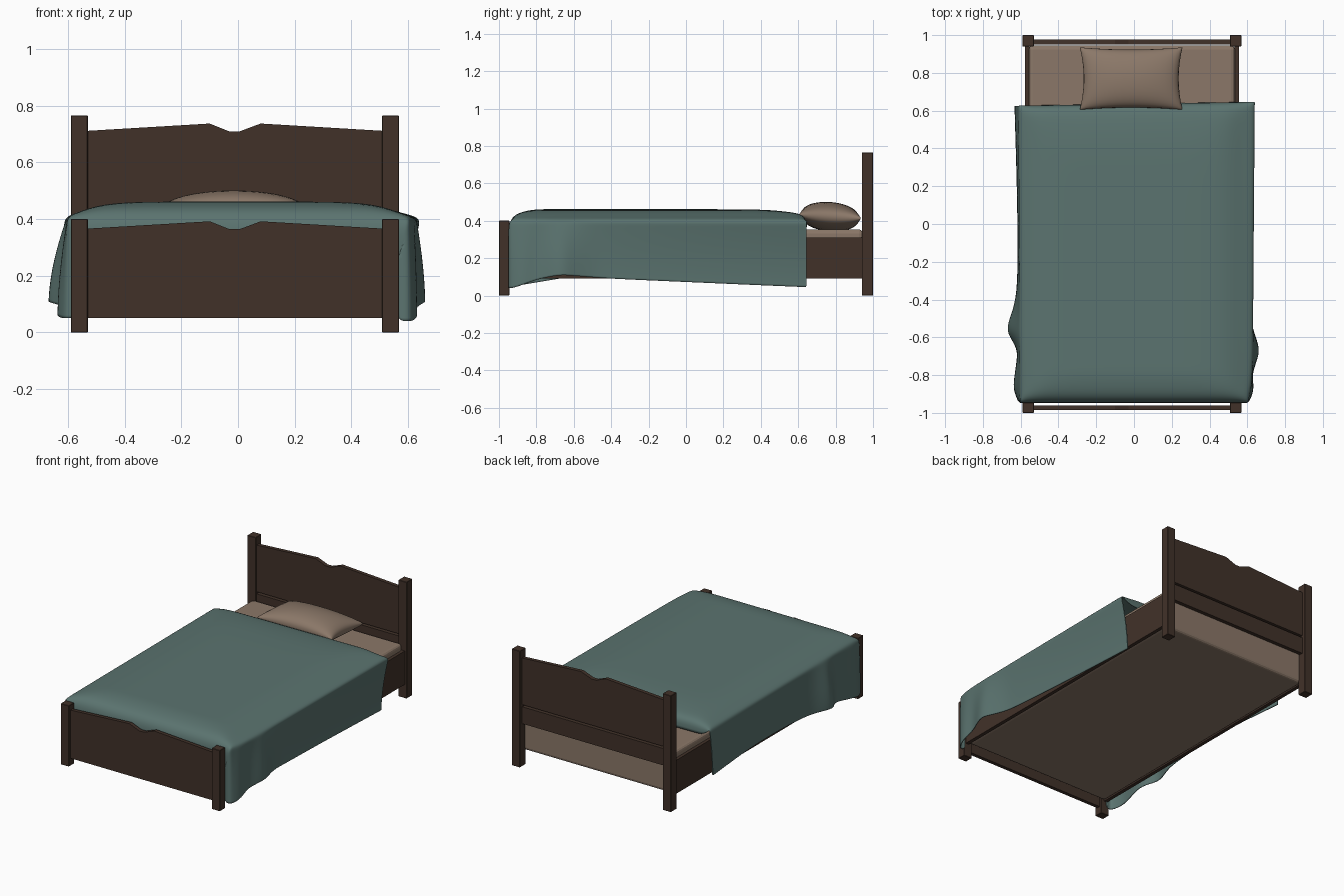
import bpy, bmesh, math

if "Cube" in bpy.data.objects:
    bpy.data.objects.remove(bpy.data.objects["Cube"])


def material(name, rgb):
    m = bpy.data.materials.new(name)
    m.diffuse_color = (*rgb, 1)
    m.use_nodes = True
    m.node_tree.nodes["Principled BSDF"].inputs["Base Color"].default_value = m.diffuse_color
    return m


WOOD = material("dark wood", (0.053, 0.031, 0.022))
TEAL = material("teal blanket", (0.104, 0.173, 0.160))
BEIGE = material("beige linen", (0.258, 0.187, 0.139))
CX = -0.011  # the frame sits slightly left of centre


def make(name, verts, faces, mat, smooth=False):
    me = bpy.data.meshes.new(name)
    me.from_pydata(verts, [], faces)
    bm = bmesh.new()
    bm.from_mesh(me)
    bmesh.ops.remove_doubles(bm, verts=bm.verts, dist=1e-5)
    bmesh.ops.recalc_face_normals(bm, faces=bm.faces)
    bm.to_mesh(me)
    bm.free()
    me.materials.append(mat)
    ob = bpy.data.objects.new(name, me)
    bpy.context.collection.objects.link(ob)
    if smooth:
        for p in me.polygons:
            p.use_smooth = True
    return ob


def extrude_y(name, profile, y0, y1, mat):
    """Solid from an (x, z) outline."""
    n = len(profile)
    v = [(x, y, z) for y in (y0, y1) for x, z in profile]
    f = [tuple(range(n)), tuple(range(2 * n - 1, n - 1, -1))]
    f += [(i, (i + 1) % n, n + (i + 1) % n, n + i) for i in range(n)]
    return make(name, v, f, mat)


def box(name, x0, x1, y0, y1, z0, z1, mat, bevel=0, seg=1):
    ob = extrude_y(name, [(x0, z0), (x1, z0), (x1, z1), (x0, z1)], y0, y1, mat)
    if bevel:
        b = ob.modifiers.new("bevel", 'BEVEL')
        b.width, b.segments = bevel, seg
    return ob


def lerp_table(t, table):
    if t <= table[0][0]:
        return table[0][1]
    for (a, p), (b, q) in zip(table, table[1:]):
        if t <= b:
            return p + (q - p) * (t - a) / (b - a)
    return table[-1][1]


# posts and side rails
for side, s in (("left", -1), ("right", 1)):
    x = CX + s * 0.549
    box(side + "_head_post", x - 0.03, x + 0.03, 0.94, 1.0, 0, 0.765, WOOD, 0.002)
    box(side + "_foot_post", x - 0.03, x + 0.03, -1.0, -0.945, 0, 0.40, WOOD, 0.002)
    x = CX + s * 0.554
    box(side + "_rail", x - 0.012, x + 0.012, -0.95, 0.945, 0.09, 0.31, WOOD)


# headboard and footboard with notched top edge
def board(name, bottom, top, y0, y1):
    prof = [(-0.535, bottom), (0.515, bottom), (0.515, top - 0.026), (0.08, top),
            (0.005, top - 0.028), (-0.03, top - 0.028), (-0.10, top), (-0.535, top - 0.026)]
    extrude_y(name, prof, y0, y1, WOOD)


board("headboard", 0.405, 0.737, 0.951, 0.976)
box("headboard_lower_plank", -0.535, 0.515, 0.951, 0.976, 0.28, 0.391, WOOD)
board("footboard", 0.05, 0.392, -0.984, -0.960)

# mattress, open to below between the rails
box("mattress", CX - 0.545, CX + 0.545, -0.945, 0.945, 0.092, 0.353, BEIGE, 0.02, 3)

# blanket: cross sections swept from foot to head; tables give hem x, hem z and shoulder x along y
HEM = {-1: ([(-0.95, -0.605), (-0.88, -0.64), (-0.67, -0.612), (-0.56, -0.675), (-0.38, -0.615), (0.0, -0.612), (0.63, -0.63)],
            [(-0.92, 0.05), (-0.8, 0.07), (-0.56, 0.11), (0.1, 0.14), (0.63, 0.11)],
            [(-0.9, -0.60), (0.63, -0.608)]),
       1: ([(-0.95, 0.60), (-0.89, 0.638), (-0.8, 0.622), (-0.67, 0.665), (-0.5, 0.61), (0.0, 0.595), (0.63, 0.59)],
           [(-0.92, 0.04), (-0.8, 0.085), (-0.68, 0.112), (-0.4, 0.09), (0.63, 0.045)],
           [(-0.94, 0.60), (-0.85, 0.622), (-0.4, 0.632), (0.63, 0.642)])}
TOP = [(0.57, 0.42), (0.50, 0.445), (0.40, 0.458), (0.2, 0.459)]
ROWS = [(-0.942, 0.24), (-0.95, 0.37), (-0.925, 0.425), (-0.87, 0.448), (-0.8, 0.46), (-0.74, 0.46),
        (-0.67, 0.46), (-0.61, 0.46), (-0.56, 0.46), (-0.48, 0.46), (-0.38, 0.46), (-0.1, 0.46),
        (0.2, 0.46), (0.42, 0.458), (0.56, 0.444), (0.632, 0.428), (0.634, 0.36)]


def section(y, cap, curl):
    def half(s):
        hx, hz, lip = (lerp_table(y, t) for t in HEM[s])
        pts = []
        for t in (0, 0.12, 0.4, 0.7, 0.92, 1):
            x = lip + (hx - lip) * math.sin((1 - t) * math.pi / 2)
            pts.append((x - s * curl, min(hz + (0.405 - hz) * t, cap if t > 0.9 and cap < 0.3 else 1)))
        return pts + [(s * x - s * curl, min(z, cap)) for x, z in TOP]
    return half(-1) + [(0, min(0.459, cap))] + half(1)[::-1]


verts = []
for i, (y, cap) in enumerate(ROWS):
    for x, z in section(y, cap, 0.04 if i == 0 else 0):
        skew = 0.016 * x if y > 0.5 else 0
        verts.append((x, y + skew, z))
n = len(verts) // len(ROWS)
faces = [(r * n + c, r * n + c + 1, (r + 1) * n + c + 1, (r + 1) * n + c)
         for r in range(len(ROWS) - 1) for c in range(n - 1)]
blanket = make("blanket", verts, faces, TEAL, True)
sub = blanket.modifiers.new("smooth", 'SUBSURF')
sub.levels = sub.render_levels = 2
th = blanket.modifiers.new("thickness", 'SOLIDIFY')
th.thickness, th.offset = 0.005, 0

# pillow: two domed sheets with pinched corners
verts, faces, N = [], [], 20
for s in (1, -1):
    base = len(verts)
    for j in range(N + 1):
        for i in range(N + 1):
            u, v = math.sin((i / N - 0.5) * math.pi), math.sin((j / N - 0.5) * math.pi)
            x = -0.015 + 0.272 * u * (1 - 0.075 * (1 - v * v))
            y = 0.77 + 0.165 * v * (1 - 0.07 * (1 - u * u))
            d = ((1 - u * u) * (1 - v * v)) ** 0.42
            z = 0.422 - 0.01 * v + s * 0.078 * d
            verts.append((x, y, max(z, 0.35)))
    w = N + 1
    faces += [(base + j * w + i, base + j * w + i + 1, base + (j + 1) * w + i + 1, base + (j + 1) * w + i)
              for j in range(N) for i in range(N)]
make("pillow", verts, faces, BEIGE, True)
